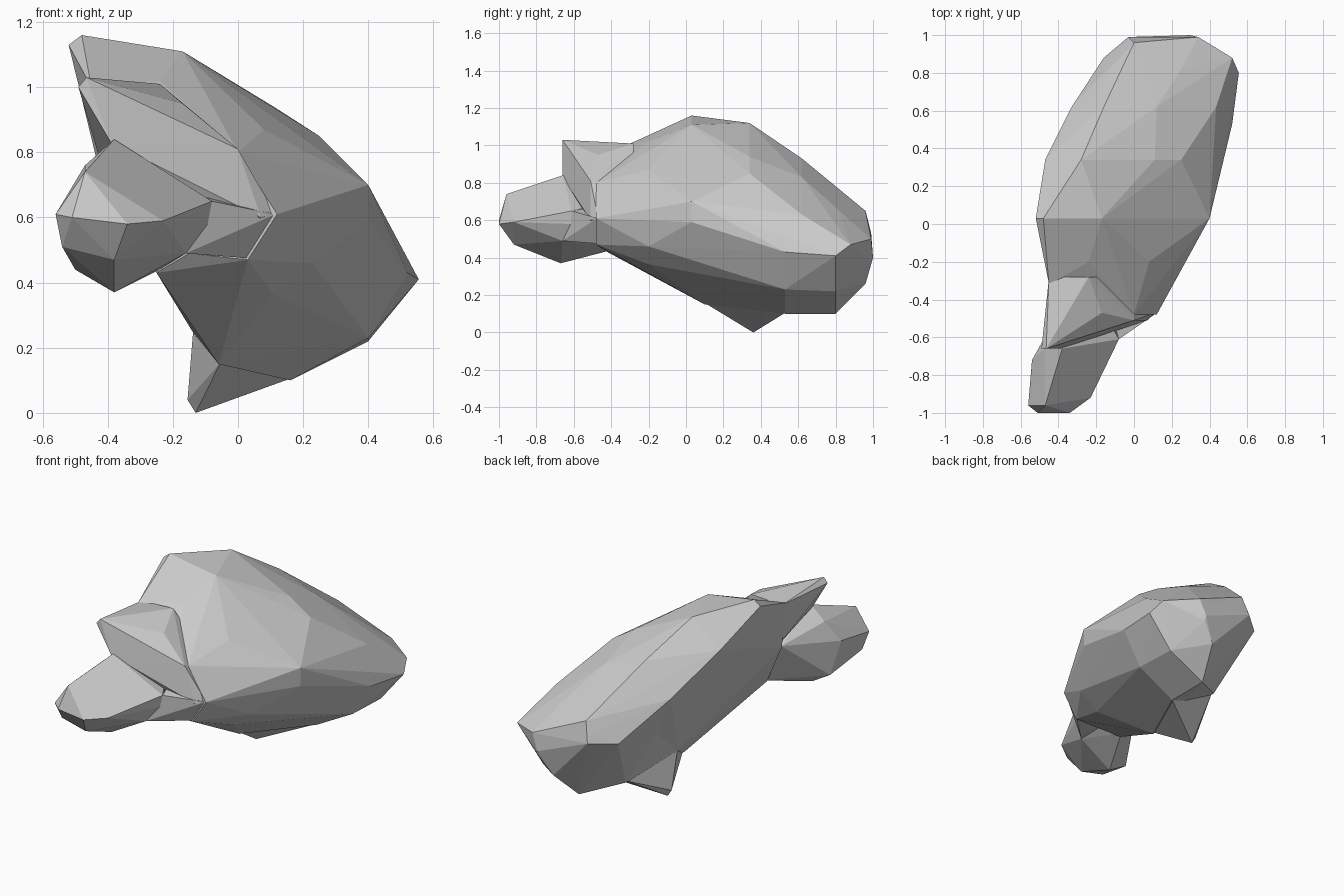
import bpy, bmesh
from mathutils import Vector


def hull(name, stations, dents=()):
    """Faceted solid stretched over cross-sections {y: [(x, z), ...]};
    each dent point pulls the nearest facet inwards."""
    bm = bmesh.new()
    for y, section in stations.items():
        for x, z in section:
            bm.verts.new((x, y, z))
    bmesh.ops.convex_hull(bm, input=list(bm.verts))
    loose = [v for v in bm.verts if not v.link_faces]
    bmesh.ops.delete(bm, geom=loose, context='VERTS')
    bmesh.ops.recalc_face_normals(bm, faces=list(bm.faces))
    for p in map(Vector, dents):
        # facet whose nearest interior point is closest to the dent
        def gap(f):
            a, b, c = (v.co for v in f.verts)
            q = p - f.normal * f.normal.dot(p - a)
            inside = all((t - s).cross(q - s).dot(f.normal) > 0
                         for s, t in ((a, b), (b, c), (c, a)))
            return abs(f.normal.dot(p - a)) if inside else 9
        face = min(bm.faces, key=gap)
        if gap(face) < 0.15:
            centre = bmesh.ops.poke(bm, faces=[face])['verts'][0]
            centre.co = p
            bm.normal_update()
    me = bpy.data.meshes.new(name)
    bm.to_mesh(me)
    bm.free()
    ob = bpy.data.objects.new(name, me)
    bpy.context.scene.collection.objects.link(ob)
    return ob


# tilted domed body with a gently bulging underside on its lower left
body = hull("faceted_body", {
    -0.48: [(0.12, 0.61), (0.0, 0.80), (0.03, 0.47), (-0.15, 0.49)],
    -0.42: [(-0.25, 0.43)],
    -0.32: [(-0.45, 1.0), (-0.42, 0.72)],
    -0.20: [(0.23, 0.46), (0.11, 0.365), (0.23, 0.69), (0.08, 0.87), (-0.24, 1.02)],
    0.03: [(0.40, 0.59), (0.40, 0.70), (0.21, 0.83), (-0.17, 1.11),
           (-0.48, 1.16), (-0.52, 1.13)],
    0.10: [(-0.06, 0.15)],
    0.28: [(-0.14, 0.25)],
    0.34: [(0.25, 0.85), (0.11, 0.94), (-0.28, 1.12), (-0.47, 0.97)],
    0.53: [(0.52, 0.43), (0.40, 0.23), (0.16, 0.10)],
    0.62: [(0.435, 0.63), (0.12, 0.83), (-0.16, 0.93), (-0.33, 0.74)],
    0.65: [(-0.05, 0.17)],
    0.80: [(0.555, 0.41), (0.40, 0.22), (0.16, 0.10)],
    0.82: [(0.25, 0.65)],
    0.88: [(0.52, 0.47), (-0.16, 0.52)],
    0.96: [(0.0, 0.65), (-0.04, 0.58), (0.22, 0.26)],
    0.99: [(0.30, 0.37), (0.34, 0.50), (-0.03, 0.53)],
    1.00: [(0.30, 0.40)],
}, dents=[(-0.18, 0.53, 0.45)])

# pointed crest overhanging the head
crest = hull("crest", {
    -0.66: [(-0.465, 1.03), (-0.49, 1.0), (-0.39, 0.83)],
    -0.51: [(0.0, 0.81), (0.07, 0.60)],
    -0.47: [(-0.17, 0.95), (0.115, 0.61), (-0.15, 0.50)],
    -0.28: [(-0.45, 1.0), (-0.41, 0.73), (-0.24, 1.01), (0.0, 0.75)],
})

# blunt head at the front left
head = hull("head", {
    -1.00: [(-0.34, 0.58), (-0.51, 0.60)],
    -0.96: [(-0.47, 0.74), (-0.56, 0.61)],
    -0.92: [(-0.23, 0.59), (-0.38, 0.47), (-0.54, 0.51)],
    -0.72: [(-0.54, 0.64)],
    -0.67: [(-0.50, 0.44), (-0.38, 0.37)],
    -0.66: [(-0.38, 0.84), (-0.47, 0.76), (-0.16, 0.49)],
    -0.61: [(-0.08, 0.65), (-0.09, 0.58)],
    -0.40: [(-0.24, 0.44), (-0.15, 0.50), (-0.20, 0.70), (-0.36, 0.68)],
})

# shoulder joining the head to the body
shoulder = hull("shoulder", {
    -0.66: [(-0.16, 0.49)],
    -0.61: [(-0.08, 0.65), (-0.09, 0.58)],
    -0.475: [(0.115, 0.61), (0.03, 0.475)],
    -0.35: [(0.08, 0.56), (-0.20, 0.50), (-0.15, 0.70)],
})

# foot fin under the body
foot = hull("foot", {
    0.11: [(-0.055, 0.152)],
    0.28: [(-0.138, 0.248), (0.02, 0.30)],
    0.36: [(-0.13, 0.0), (-0.155, 0.04)],
    0.53: [(0.16, 0.105), (0.12, 0.30)],
    0.64: [(-0.045, 0.175)],
})

# weld all parts into one skin
for part in (crest, head, shoulder, foot):
    mod = body.modifiers.new("weld_" + part.name, 'BOOLEAN')
    mod.operation = 'UNION'
    mod.solver = 'EXACT'
    mod.object = part
    bpy.context.view_layer.objects.active = body
    bpy.ops.object.modifier_apply(modifier=mod.name)
    bpy.data.objects.remove(part)
